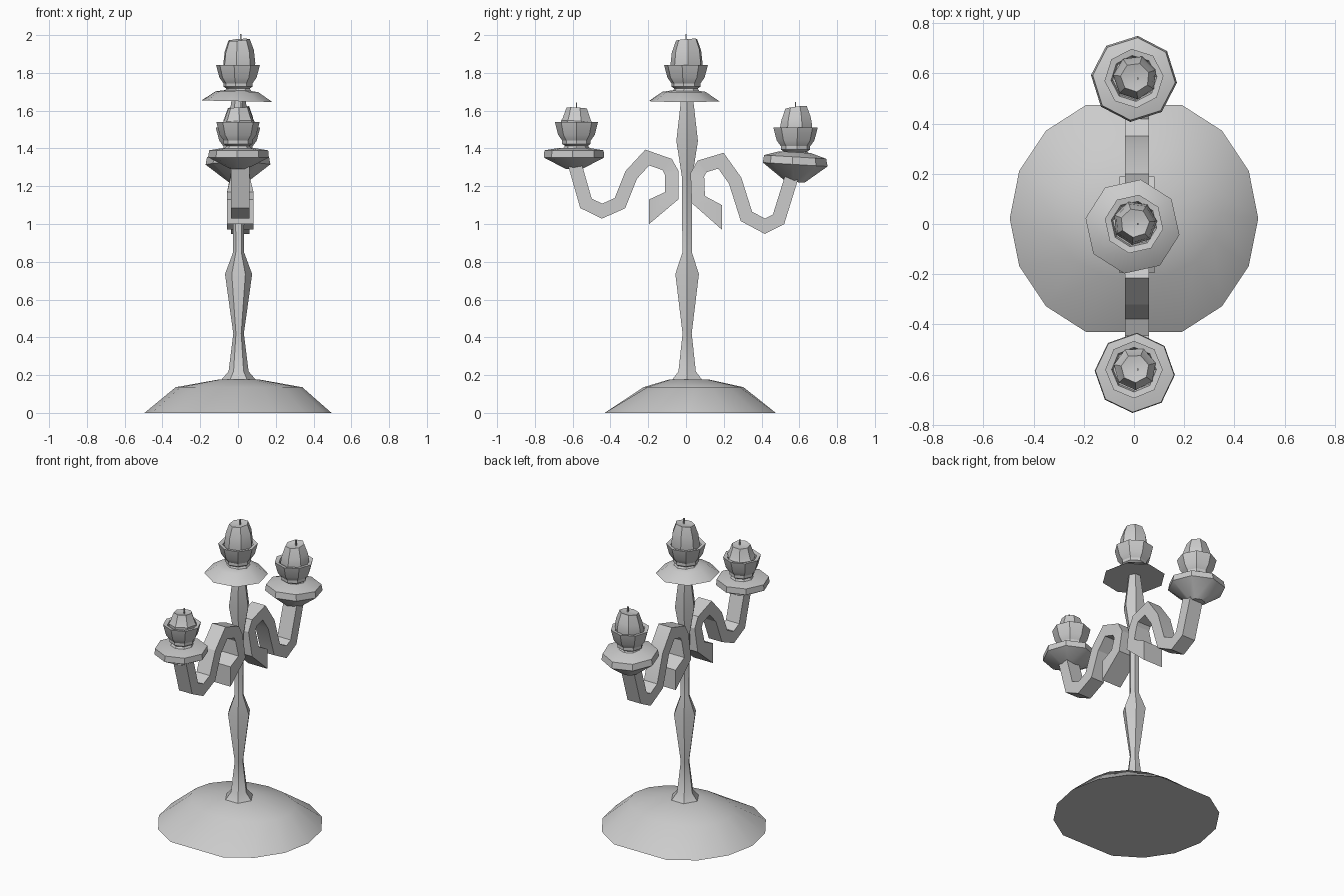
import bpy, bmesh, math
from mathutils import Vector, Matrix

old = bpy.data.objects.get("Cube")
if old:
    bpy.data.objects.remove(old)

grey = bpy.data.materials.new("plain_grey")
grey.use_nodes = True
grey.diffuse_color = (0.6, 0.6, 0.6, 1)
grey.node_tree.nodes["Principled BSDF"].inputs["Base Color"].default_value = (0.6, 0.6, 0.6, 1)


def finish(name, bm, angle=32):
    bmesh.ops.recalc_face_normals(bm, faces=bm.faces)
    mesh = bpy.data.meshes.new(name)
    bm.to_mesh(mesh)
    bm.free()
    mesh.materials.append(grey)
    obj = bpy.data.objects.new(name, mesh)
    bpy.context.collection.objects.link(obj)
    bpy.ops.object.select_all(action="DESELECT")
    obj.select_set(True)
    bpy.context.view_layer.objects.active = obj
    bpy.ops.object.shade_smooth_by_angle(angle=math.radians(angle))
    return obj


def skin(bm, rings):
    """Join closed rings of points with quads and cap both ends."""
    loops = [[bm.verts.new(p) for p in ring] for ring in rings]
    n = len(loops[0])
    for a, b in zip(loops, loops[1:]):
        for i in range(n):
            j = (i + 1) % n
            bm.faces.new((a[i], a[j], b[j], b[i]))
    bm.faces.new(loops[0][::-1])
    bm.faces.new(loops[-1])


def ring(radius, z, sides, phase=0.0, squash=1.0, centre=(0, 0), limit=9.0):
    pts = []
    for i in range(sides):
        a = math.radians(phase) + math.tau * i / sides
        y = max(-limit, min(limit, radius * squash * math.sin(a)))
        pts.append(Vector((centre[0] + radius * math.cos(a), centre[1] + y, z)))
    return pts


def turned(name, profile, sides, phase=0, centre=(0, 0), tilt=(0, 0)):
    """Lathe a (radius, z) profile, leaning it by tilt (rise per x, per y)."""
    bm = bmesh.new()
    rings = [ring(r, z, sides, phase, centre=centre) for r, z in profile]
    for p in (p for loop in rings for p in loop):
        p.z += (p.x - centre[0]) * tilt[0] + (p.y - centre[1]) * tilt[1]
    skin(bm, rings)
    return finish(name, bm)


# Base: low dome, flattened front and back
bm = bmesh.new()
skin(bm, [ring(0.495, 0, 16, centre=(0, 0.022), limit=0.453),
          ring(0.335, 0.136, 16, squash=0.79, centre=(0.005, 0.04)),
          ring(0.1, 0.178, 16, centre=(0.005, 0.015))])
finish("base", bm)

# Post: faceted stem
turned("post", [(0.1, 0.165), (0.053, 0.22), (0.028, 0.42), (0.072, 0.735), (0.029, 0.85),
                (0.032, 1.25), (0.066, 1.44), (0.037, 1.66)], 6, centre=(0.003, 0.006))


# Arms: mitred rectangular strip following a scroll path in the y-z plane
def arm(name, path, half=0.036):
    pts = [Vector(p) for p in path]
    rings = []
    for i, p in enumerate(pts):
        before = (p - pts[max(i - 1, 0)]).normalized()
        after = (pts[min(i + 1, len(pts) - 1)] - p).normalized()
        d = (before + after).normalized()
        ref = after if after.length else before
        n = Vector((-d.y, d.x)) * half / max(d.dot(ref), 0.6)
        if i == 0:
            n = Vector((0, -0.065 if pts[1].x < p.x else 0.065))
        w = 0.07 if i < 2 else 0.048
        rings.append([Vector((0.012 + s * w, p.x + t * n.x, p.y + t * n.y))
                      for s, t in ((-1, -1), (1, -1), (1, 1), (-1, 1))])
    bm = bmesh.new()
    skin(bm, rings)
    finish(name, bm, 20)


arm("back_arm", [(0.19, 1.035), (0.065, 1.13), (0.06, 1.26), (0.085, 1.305), (0.185, 1.335),
                 (0.26, 1.23), (0.32, 1.04), (0.418, 0.988), (0.49, 1.025), (0.56, 1.25)])
arm("front_arm", [(-0.195, 1.065), (-0.075, 1.15), (-0.075, 1.27), (-0.1, 1.315), (-0.205, 1.352),
                  (-0.29, 1.26), (-0.35, 1.11), (-0.445, 1.068), (-0.53, 1.11), (-0.59, 1.32)])


# Candle set: cup with recessed rim, worn candle and wick, rising from height z
def candle_set(side, y, z, size, height, lean, phase):
    c = (0, y)
    cup = [(0.085, -0.02), (0.063, 0.012), (0.078, 0.022), (0.078, 0.04), (0.1, 0.07),
           (0.118, 0.138), (0.092, 0.134), (0.085, 0.11)]
    turned(side + "_cup", [(r * size, z + h) for r, h in cup], 8, phase, c)
    body = [(0.084, 0.1), (0.088, 0.14), (0.08, height - 0.06), (0.058, height), (0.03, height - 0.006)]
    turned(side + "_candle", [(r * size, z + h) for r, h in body], 7, phase + 15, (0.004, y + 0.004), lean)
    wick = [(0.004, height - 0.02), (0.005, height + 0.012), (0.005, height + 0.03)]
    turned(side + "_wick", [(r, z + h) for r, h in wick], 4, 45, (0.015, y))


# Drip dishes: a wide flat one on the post, deeper bowls on the arms
turned("middle_dish", [(0.19, 1.65), (0.115, 1.70), (0.06, 1.708)], 8, -10,
       (-0.006, -0.01), (-0.02, 0))
candle_set("middle", 0, 1.705, 1.0, 0.27, (0.08, 0.08), -10)

turned("back_dish", [(0.05, 1.222), (0.172, 1.315), (0.165, 1.355), (0.085, 1.38)], 8, -5,
       (0, 0.578), (0, -0.06))
candle_set("back", 0.58, 1.372, 1.0, 0.245, (0.08, 0.12), 5)

turned("front_dish", [(0.045, 1.292), (0.16, 1.352), (0.157, 1.39), (0.085, 1.402)], 8, -3,
       (0.003, -0.593))
candle_set("front", -0.58, 1.402, 0.97, 0.212, (0.05, -0.06), 0)
